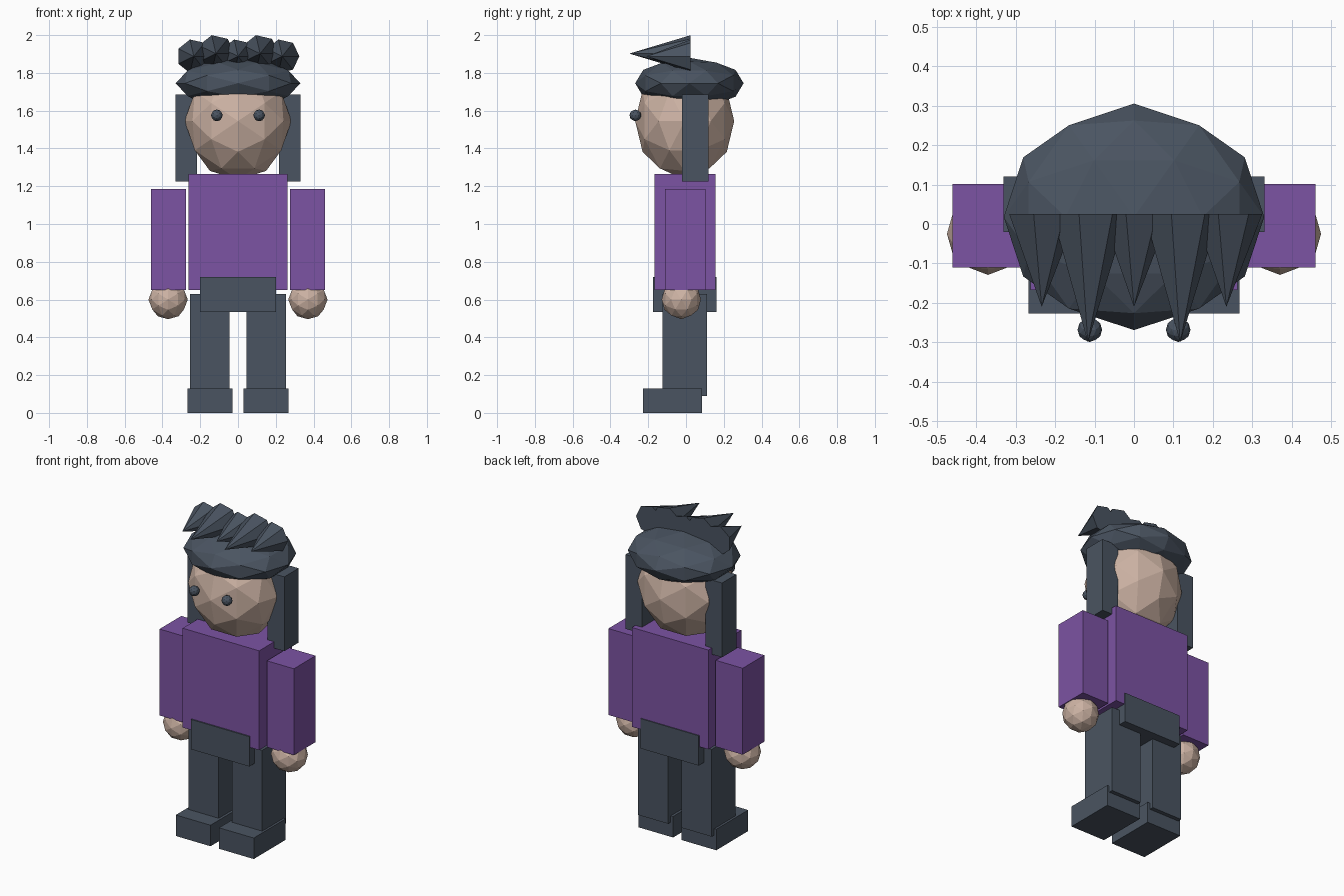
import bpy
import bmesh
from math import cos, sin, pi, radians
from mathutils import Matrix, Vector

cube = bpy.data.objects.get("Cube")
if cube:
    bpy.data.objects.remove(cube, do_unlink=True)


def linear(c):
    c /= 255
    return c / 12.92 if c <= 0.04045 else ((c + 0.055) / 1.055) ** 2.4


def material(name, *rgb):
    colour = tuple(linear(c) for c in rgb) + (1,)
    m = bpy.data.materials.new(name)
    m.use_nodes = True
    m.diffuse_color = colour
    bsdf = m.node_tree.nodes["Principled BSDF"]
    bsdf.inputs["Base Color"].default_value = colour
    bsdf.inputs["Roughness"].default_value = 0.9
    return m


slate = material("slate", 74, 84, 97)
purple = material("purple", 124, 83, 163)
skin = material("skin", 205, 179, 164)


def finish(name, bm, mat):
    bmesh.ops.recalc_face_normals(bm, faces=bm.faces[:])
    mesh = bpy.data.meshes.new(name)
    bm.to_mesh(mesh)
    bm.free()
    mesh.materials.append(mat)
    ob = bpy.data.objects.new(name, mesh)
    bpy.context.collection.objects.link(ob)
    return ob


def box(name, mat, x, y, z):
    """Box given its (low, high) range on each axis."""
    bm = bmesh.new()
    size = Vector([b - a for a, b in (x, y, z)])
    mid = Vector([(a + b) / 2 for a, b in (x, y, z)])
    bmesh.ops.create_cube(bm, size=1, matrix=Matrix.Translation(mid) @ Matrix.Diagonal(size).to_4x4())
    return finish(name, bm, mat)


# Turns a faceted ball so that it has a corner on every axis
ALIGN = Matrix.Rotation(radians(-58.28), 4, 'X') @ Matrix.Rotation(pi / 2, 4, 'Z')


def ball(name, mat, centre, radii):
    bm = bmesh.new()
    scale = Matrix.Diagonal(Vector(radii)).to_4x4()
    bmesh.ops.create_icosphere(bm, subdivisions=2, radius=1,
                               matrix=Matrix.Translation(centre) @ scale @ ALIGN)
    return finish(name, bm, mat)


def spike(name, x, z, radius, tip_y, base_y=0.025, sides=7):
    """Seven-sided cone pointing forward."""
    bm = bmesh.new()
    ring = []
    for i in range(sides):
        a = 2 * pi * i / sides
        ring.append(bm.verts.new((x + radius * cos(a), base_y, z + radius * sin(a))))
    tip = bm.verts.new((x, tip_y, z))
    bm.faces.new(ring)
    for i in range(sides):
        bm.faces.new((ring[i], ring[(i + 1) % sides], tip))
    return finish(name, bm, slate)


# Body
box("torso", purple, (-0.262, 0.262), (-0.167, 0.155), (0.65, 1.265))
box("hips", slate, (-0.2, 0.2), (-0.175, 0.161), (0.535, 0.72))

# Head and hair cap
ball("head", skin, (0, -0.007, 1.545), (0.283, 0.262, 0.31))
ball("hair_cap", slate, (0, 0.018, 1.745), (0.33, 0.287, 0.135))

# Paired parts
for side, s in (("left", 1), ("right", -1)):
    def span(a, b):
        return tuple(sorted((a * s, b * s)))

    box(side + "_arm", purple, span(0.275, 0.46), (-0.11, 0.102), (0.65, 1.185))
    ball(side + "_hand", skin, (0.37 * s, -0.025, 0.6), (0.104,) * 3)
    box(side + "_leg", slate, span(0.045, 0.253), (-0.125, 0.11), (0.09, 0.63))
    box(side + "_shoe", slate, span(0.029, 0.267), (-0.227, 0.085), (0, 0.13))
    box(side + "_hair_lock", slate, span(0.217, 0.331), (-0.02, 0.12), (1.225, 1.685))
    ball(side + "_eye", slate, (0.112 * s, -0.268, 1.575), (0.031,) * 3)

# Fringe of alternating short and long spikes
for i in range(5):
    x = (i - 2) * 0.117
    if i % 2:
        spike("fringe_spike_%d" % i, x, 1.902, 0.1, -0.3)
    else:
        spike("fringe_spike_%d" % i, x, 1.888, 0.091, -0.21)
